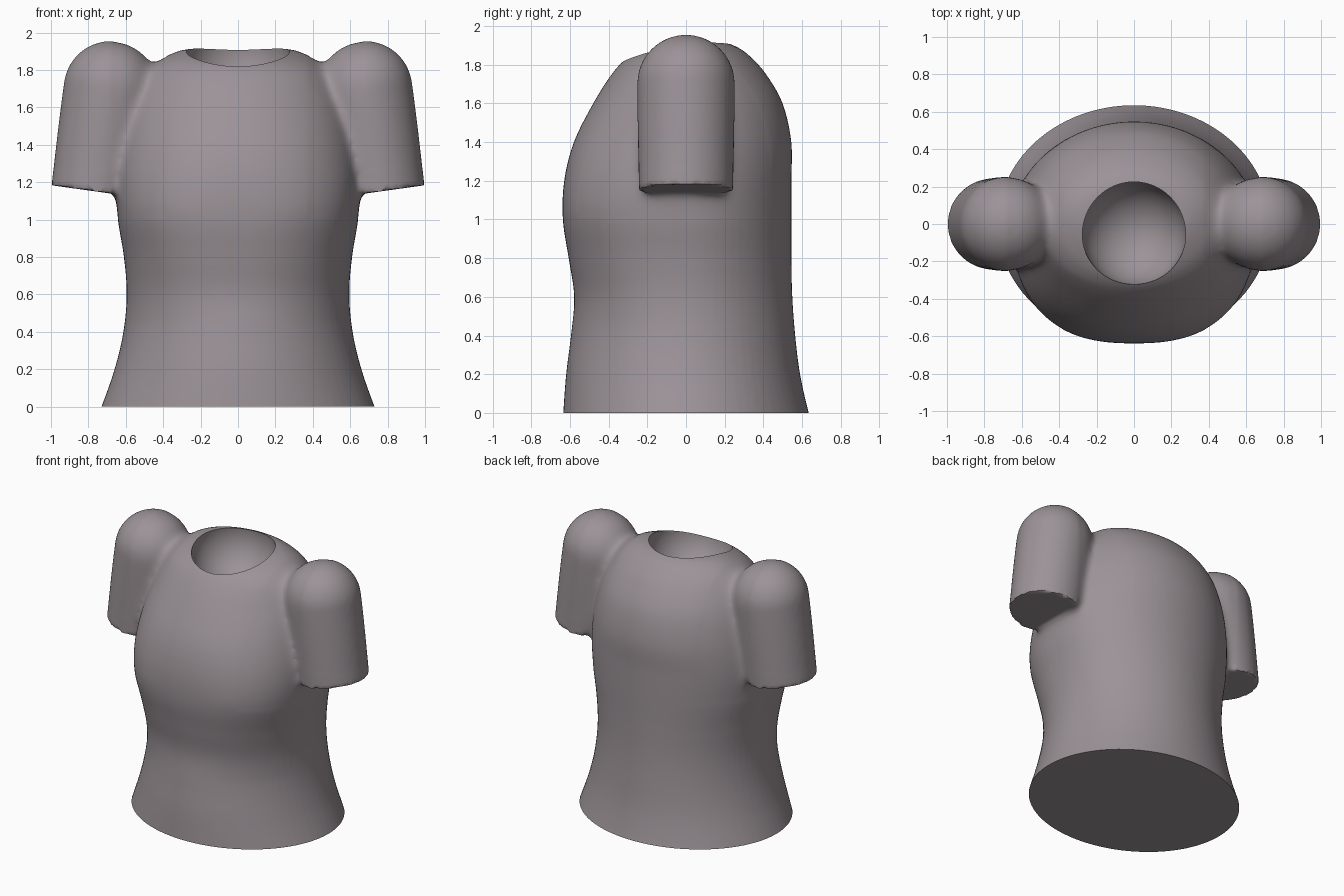
import bpy, bmesh, math
from mathutils import Vector, Matrix

default = bpy.data.objects.get("Cube")
if default:
    bpy.data.objects.remove(default)

fabric = bpy.data.materials.new("mauve grey fabric")
fabric.use_nodes = True
COLOUR = (0.33, 0.29, 0.31, 1)
fabric.diffuse_color = COLOUR
fabric.node_tree.nodes["Principled BSDF"].inputs["Base Color"].default_value = COLOUR

SIDES = 72


def loft(bm, rings):
    """Skin a list of closed rings of points and cap both ends."""
    loops = [[bm.verts.new(p) for p in ring] for ring in rings]
    for a, b in zip(loops, loops[1:]):
        for i in range(SIDES):
            j = (i + 1) % SIDES
            bm.faces.new((a[i], a[j], b[j], b[i]))
    bm.faces.new(loops[0][::-1])
    bm.faces.new(loops[-1])


def spline(rows, steps=6):
    """Smooth curve through rows of numbers."""
    rows = [Vector(r) for r in rows]
    pts = [rows[0]] + rows + [rows[-1]]
    out = []
    for p0, p1, p2, p3 in zip(pts, pts[1:], pts[2:], pts[3:]):
        for s in range(steps):
            t = s / steps
            out.append(0.5 * (2 * p1 + (p2 - p0) * t
                              + (2 * p0 - 5 * p1 + 4 * p2 - p3) * t ** 2
                              + (3 * p1 - p0 - 3 * p2 + p3) * t ** 3))
    return out + [rows[-1]]


def body_ring(row):
    """Oval section, fuller at the chest than at the back."""
    z, width, front, back = row
    mid = (front + back) / 2 if z > 1.8 else 0
    chest = max(0, 1 - abs(z - 1.05) / 0.6)
    ring = []
    for i in range(SIDES):
        a = math.tau * i / SIDES
        c, s = math.cos(a), math.sin(a)
        power = 2 / (2 + 0.5 * chest) if s < 0 else 1
        depth = back - mid if s > 0 else mid - front
        ring.append((width * math.copysign(abs(c) ** power, c),
                     mid + depth * math.copysign(abs(s) ** power, s), z))
    return ring


# Torso: height, half width, front depth, back depth
body = [
    (-0.1, 0.77, -0.64, 0.67), (0, 0.73, -0.635, 0.635), (0.2, 0.66, -0.62, 0.59),
    (0.4, 0.613, -0.595, 0.565), (0.6, 0.595, -0.578, 0.55), (0.8, 0.61, -0.607, 0.545),
    (1.0, 0.642, -0.637, 0.545), (1.2, 0.655, -0.63, 0.545), (1.4, 0.63, -0.58, 0.545),
    (1.6, 0.58, -0.48, 0.5), (1.75, 0.515, -0.385, 0.415), (1.83, 0.45, -0.31, 0.345),
    (1.88, 0.37, -0.21, 0.285), (1.91, 0.28, -0.1, 0.22), (1.92, 0.12, 0.02, 0.17)]
bm = bmesh.new()
loft(bm, [body_ring(r) for r in spline(body)])

# Sleeves: tilted round-topped tubes
shoulder, cuff = Vector((0.68, 0, 1.703)), Vector((0.757, 0, 1.15))
length = (shoulder - cuff).length
profile = [(length * t / 8, 0.242 + 0.01 * math.sin(math.pi * t / 16)) for t in range(8)]
profile += [(length + 0.252 * math.sin(a), 0.252 * math.cos(a))
            for a in [math.radians(88 * k / 16) for k in range(17)]]
for side in (1, -1):
    axis = (shoulder - cuff).normalized()
    across = axis.cross(Vector((0, 1, 0)))
    rings = []
    for h, r in profile:
        ring = []
        for i in range(SIDES):
            a = math.tau * i / SIDES
            p = cuff + axis * h + r * (across * math.cos(a) + Vector((0, 1, 0)) * math.sin(a))
            ring.append((p.x * side, p.y, p.z))
        rings.append(ring)
    loft(bm, rings)
bmesh.ops.recalc_face_normals(bm, faces=bm.faces)

mesh = bpy.data.meshes.new("shirt")
bm.to_mesh(mesh)
bm.free()
shirt = bpy.data.objects.new("shirt", mesh)
bpy.context.collection.objects.link(shirt)


def apply_modifiers(obj):
    """Bake the modifier stack into the mesh."""
    graph = bpy.context.evaluated_depsgraph_get()
    graph.update()
    baked = bpy.data.meshes.new_from_object(obj.evaluated_get(graph))
    obj.modifiers.clear()
    obj.data = baked


# Fuse torso and sleeves into one skin
fuse = shirt.modifiers.new("fuse", "REMESH")
fuse.mode = "VOXEL"
fuse.voxel_size = 0.016
apply_modifiers(shirt)

# Soften the armhole seams, then trim the hem flat
bm = bmesh.new()
bm.from_mesh(shirt.data)
seam = [v for v in bm.verts if 1.0 < v.co.z and 0.38 < abs(v.co.x) < 0.68]
skin = [v for v in bm.verts if v.co.z > 1.26 or abs(v.co.x) < 0.5]
for _ in range(5):
    bmesh.ops.smooth_vert(bm, verts=skin, factor=0.5, use_axis_x=True, use_axis_y=True, use_axis_z=True)
for _ in range(22):
    bmesh.ops.smooth_vert(bm, verts=seam, factor=0.5, use_axis_x=True, use_axis_y=True, use_axis_z=True)
cut = bmesh.ops.bisect_plane(bm, geom=bm.verts[:] + bm.edges[:] + bm.faces[:],
                             plane_co=(0, 0, 0), plane_no=(0, 0, 1), clear_inner=True)
rim = [e for e in cut["geom_cut"] if isinstance(e, bmesh.types.BMEdge)]
bmesh.ops.holes_fill(bm, edges=rim, sides=0)
bmesh.ops.recalc_face_normals(bm, faces=bm.faces)
bm.to_mesh(shirt.data)
bm.free()

# Neck hollow scooped out with a ball
bm = bmesh.new()
bmesh.ops.create_uvsphere(bm, u_segments=64, v_segments=32, radius=0.278,
                          matrix=Matrix.Translation((0, -0.05, 1.87)))
ball_mesh = bpy.data.meshes.new("neck_cutter")
bm.to_mesh(ball_mesh)
bm.free()
ball = bpy.data.objects.new("neck_cutter", ball_mesh)
ball.hide_render = True
bpy.context.collection.objects.link(ball)
scoop = shirt.modifiers.new("scoop", "BOOLEAN")
scoop.operation = "DIFFERENCE"
scoop.solver = "EXACT"
scoop.object = ball
apply_modifiers(shirt)
bpy.data.objects.remove(ball)

# Finish
shirt.data.materials.clear()
shirt.data.materials.append(fabric)
for poly in shirt.data.polygons:
    poly.material_index = 0
bpy.ops.object.select_all(action="DESELECT")
shirt.select_set(True)
bpy.context.view_layer.objects.active = shirt
bpy.ops.object.shade_smooth_by_angle(angle=math.radians(40))
